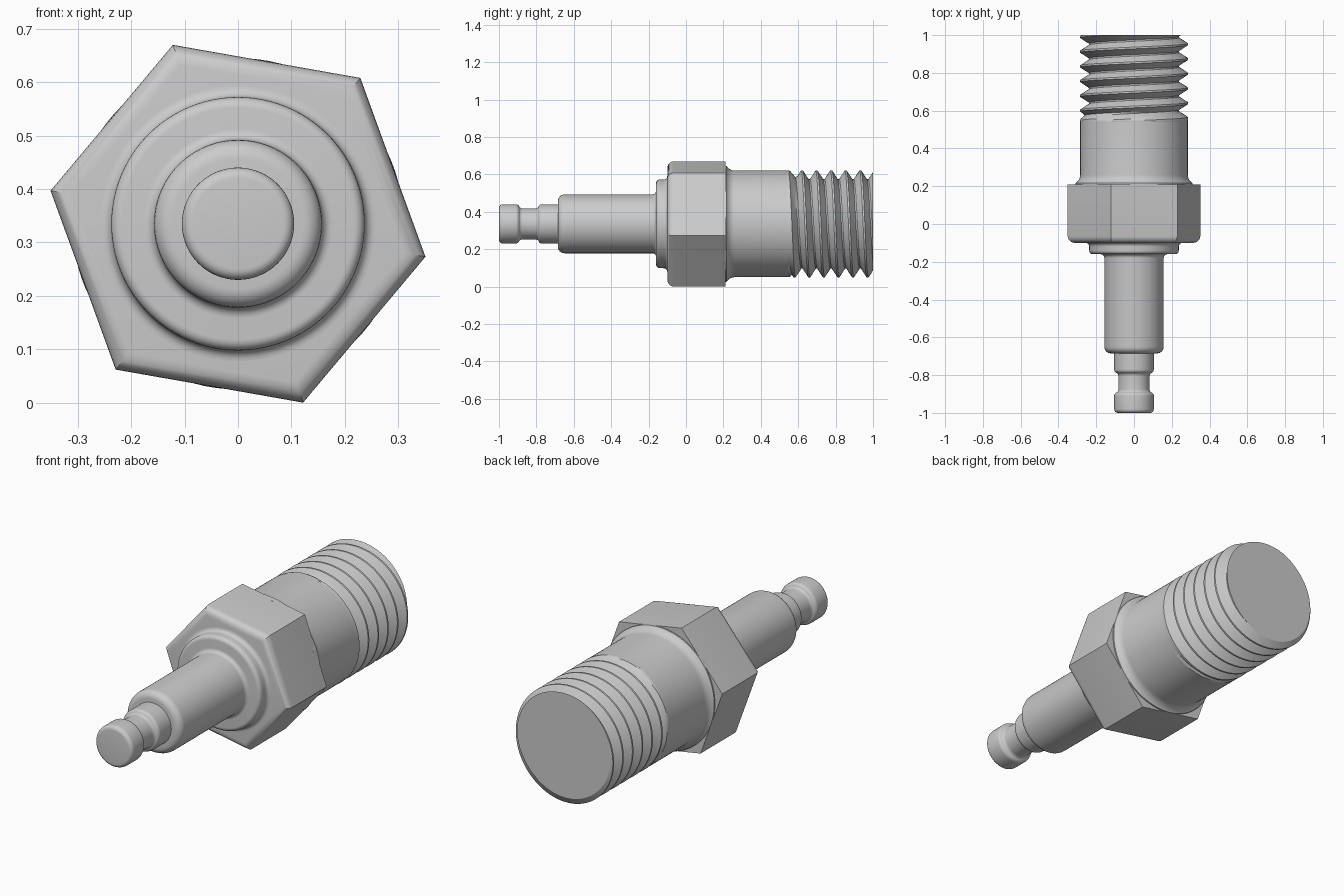
import bpy, bmesh, math

cube = bpy.data.objects.get("Cube")
if cube:
    bpy.data.objects.remove(cube, do_unlink=True)

AXIS_Z = 0.335      # height of the long axis
SEGS = 96

steel = bpy.data.materials.new("grey_steel")
steel.use_nodes = True
colour = (0.6, 0.6, 0.6, 1)
steel.diffuse_color = colour
steel.node_tree.nodes["Principled BSDF"].inputs["Base Color"].default_value = colour


def place(r, y, t):
    """Point at radius r and angle t around the long axis."""
    return (r * math.sin(t), y, AXIS_Z + r * math.cos(t))


def finish(bm, name):
    """Weld, close the ends and turn the mesh into a shaded object."""
    bmesh.ops.remove_doubles(bm, verts=bm.verts, dist=1e-5)
    bmesh.ops.holes_fill(bm, edges=[e for e in bm.edges if e.is_boundary], sides=0)
    bmesh.ops.recalc_face_normals(bm, faces=bm.faces)
    mesh = bpy.data.meshes.new(name)
    bm.to_mesh(mesh)
    bm.free()
    mesh.materials.append(steel)
    obj = bpy.data.objects.new(name, mesh)
    bpy.context.collection.objects.link(obj)
    bpy.ops.object.select_all(action='DESELECT')
    obj.select_set(True)
    bpy.context.view_layer.objects.active = obj
    bpy.ops.object.shade_smooth_by_angle(angle=math.radians(32))
    return obj


def revolve(name, profile, sides=SEGS, turn=0.0):
    """Spin (y, radius) points around the long axis."""
    bm = bmesh.new()
    rings = [[bm.verts.new(place(r, y, turn + math.tau * k / sides)) for k in range(sides)]
             for y, r in profile]
    for a, b in zip(rings, rings[1:]):
        for k in range(sides):
            n = (k + 1) % sides
            bm.faces.new((a[k], a[n], b[n], b[k]))
    return finish(bm, name)


def arc(y, r, radius, start, end, steps=6):
    """Arc points in the profile plane; angle 0 is +y, 90 is outward."""
    angles = [math.radians(start + (end - start) * i / steps) for i in range(steps + 1)]
    return [(y + radius * math.cos(a), r + radius * math.sin(a)) for a in angles]


# Front terminal: rounded head, waisted neck and step
terminal = (arc(-0.98, 0.085, 0.02, 180, 90)
            + arc(-0.91, 0.085, 0.02, 90, 30)
            + arc(-0.875, 0.103, 0.02, 210, 270)
            + arc(-0.805, 0.103, 0.02, 270, 330)
            + arc(-0.77, 0.085, 0.02, 150, 90)
            + [(-0.66, 0.105)])
revolve("terminal", terminal)

# Shaft and collar with small fillets
shaft = (arc(-0.65, 0.122, 0.035, 180, 90)
         + arc(-0.18, 0.177, 0.02, 270, 360)
         + arc(-0.14, 0.217, 0.02, 180, 90)
         + arc(-0.12, 0.257, 0.02, 270, 360)
         + [(-0.08, 0.257)])
revolve("shaft_and_collar", shaft)

# Hexagonal nut, rounded along its front edge only
corner = 1 / math.cos(math.pi / 6)
nut = [(y, r * corner) for y, r in arc(-0.065, 0.2735, 0.035, 180, 90) + [(0.21, 0.3085)]]
revolve("hex_nut", nut, 6, math.radians(40))

# Plain rear body flaring into the nut
body = [(0.19, 0.309)] + arc(0.26, 0.335, 0.05, 210, 270) + [(0.54, 0.285)]
revolve("rear_body", body)

# Screw thread: right-handed helical grid, cut off flat at the back
PITCH, CREST, DEPTH = 0.078, 0.286, 0.047
CREST_Y, FRONT, BACK = 0.62, 0.54, 1.0
PHASES = (0.06, 0.19, 0.32, 0.45, 0.55, 0.68, 0.81, 0.94)


def thread_radius(y, t):
    phase = ((y - CREST_Y) / PITCH - t / math.tau) % 1
    away = min(phase, 1 - phase)
    groove = CREST - DEPTH * min(1, max(0, (away - 0.06) / 0.39))
    runout = 0.285 - DEPTH * min(1, max(0, (y - 0.555) / 0.04))
    return max(groove, runout)


bm = bmesh.new()
columns = []
for j in range(SEGS):
    t = math.tau * j / SEGS
    column = []
    for turn in range(-3, 8):
        for phase in PHASES:
            y = CREST_Y + PITCH * (turn + phase + j / SEGS)
            y = min(BACK, max(FRONT, y))
            r = thread_radius(y, t) if y > FRONT else 0.285
            column.append(bm.verts.new(place(r, y, t)))
    columns.append(column)
for j in range(SEGS):
    a, b = columns[j], columns[(j + 1) % SEGS]
    shift = len(PHASES) if j == SEGS - 1 else 0
    for i in range(len(a) - 1 - shift):
        bm.faces.new((a[i], b[i + shift], b[i + shift + 1], a[i + 1]))
finish(bm, "screw_thread")
